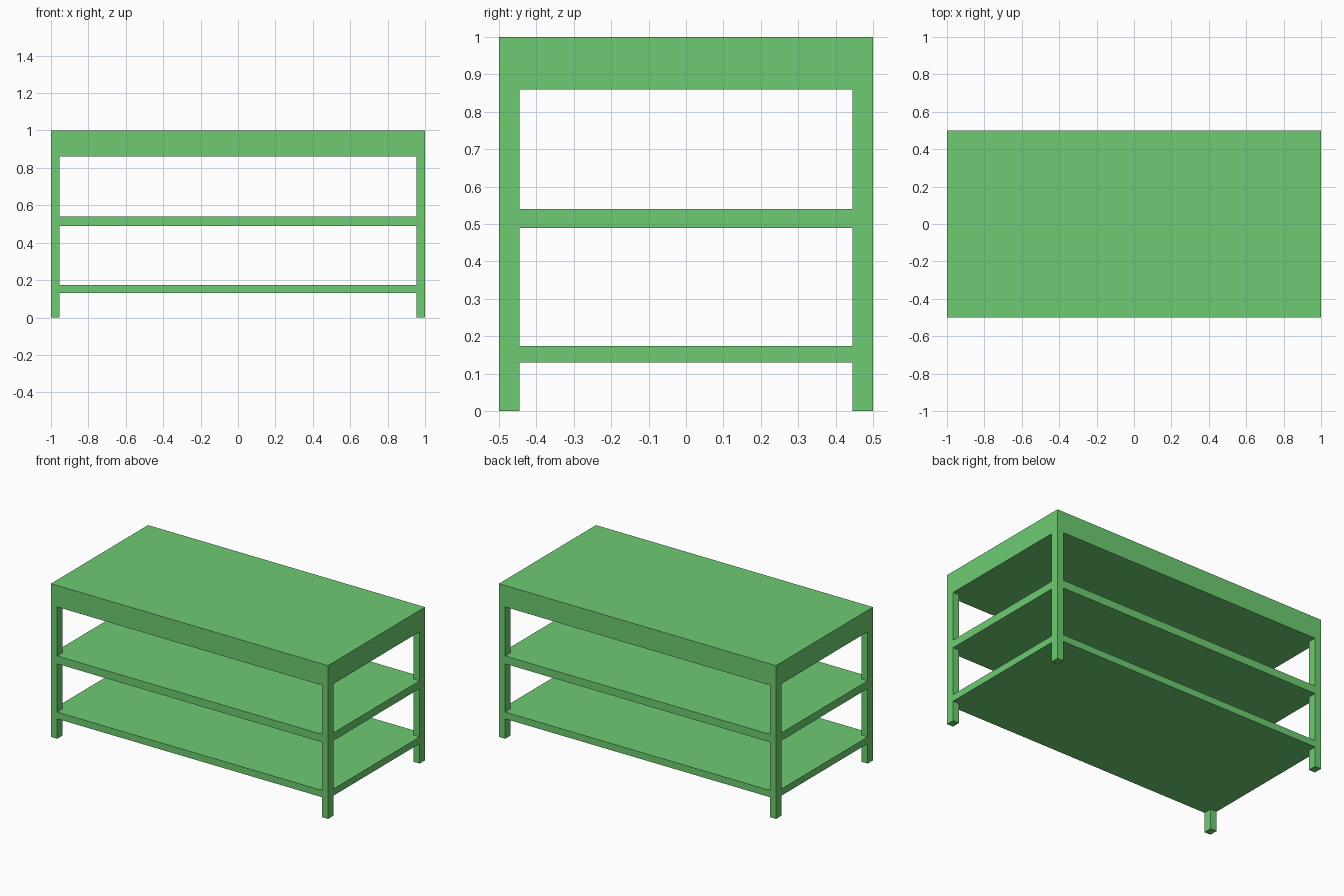
import bpy
import bmesh

if "Cube" in bpy.data.objects:
    bpy.data.objects.remove(bpy.data.objects["Cube"], do_unlink=True)

HALF_X, HALF_Y = 1.0, 0.5
LEG_X, LEG_Y = 0.045, 0.055
TOP_BOTTOM, TOP = 0.86, 1.0

green = bpy.data.materials.new("green_paint")
green.use_nodes = True
colour = (0.156, 0.597, 0.168, 1)
green.diffuse_color = colour
green.node_tree.nodes["Principled BSDF"].inputs["Base Color"].default_value = colour


def prism(name, outline, z0, z1):
    """Extrude a counter-clockwise outline from z0 up to z1."""
    bm = bmesh.new()
    base = bm.faces.new([bm.verts.new((x, y, z0)) for x, y in outline])
    result = bmesh.ops.extrude_face_region(bm, geom=[base], use_keep_orig=True)
    for v in result["geom"]:
        if isinstance(v, bmesh.types.BMVert):
            v.co.z = z1
    bmesh.ops.recalc_face_normals(bm, faces=bm.faces)
    mesh = bpy.data.meshes.new(name)
    bm.to_mesh(mesh)
    bm.free()
    mesh.materials.append(green)
    obj = bpy.data.objects.new(name, mesh)
    bpy.context.collection.objects.link(obj)
    return obj


def rectangle(x0, x1, y0, y1):
    return [(x0, y0), (x1, y0), (x1, y1), (x0, y1)]


# Thick table top
prism("table_top", rectangle(-HALF_X, HALF_X, -HALF_Y, HALF_Y), TOP_BOTTOM, TOP)

# Four corner legs, flush with the top
for side, sx in (("left", 1), ("right", -1)):
    for end, sy in (("front", -1), ("back", 1)):
        xs = sorted((sx * HALF_X, sx * (HALF_X - LEG_X)))
        ys = sorted((sy * HALF_Y, sy * (HALF_Y - LEG_Y)))
        prism(f"{end}_{side}_leg", rectangle(*xs, *ys), 0, TOP_BOTTOM)

# Shelves notched around the legs
ix, iy = HALF_X - LEG_X, HALF_Y - LEG_Y
notched = []
for sx, sy in ((1, 1), (-1, 1), (-1, -1), (1, -1)):
    corner = [(sx * HALF_X, sy * iy), (sx * ix, sy * iy), (sx * ix, sy * HALF_Y)]
    notched += corner if sx == sy else corner[::-1]
prism("lower_shelf", notched, 0.13, 0.174)
prism("middle_shelf", notched, 0.489, 0.54)
